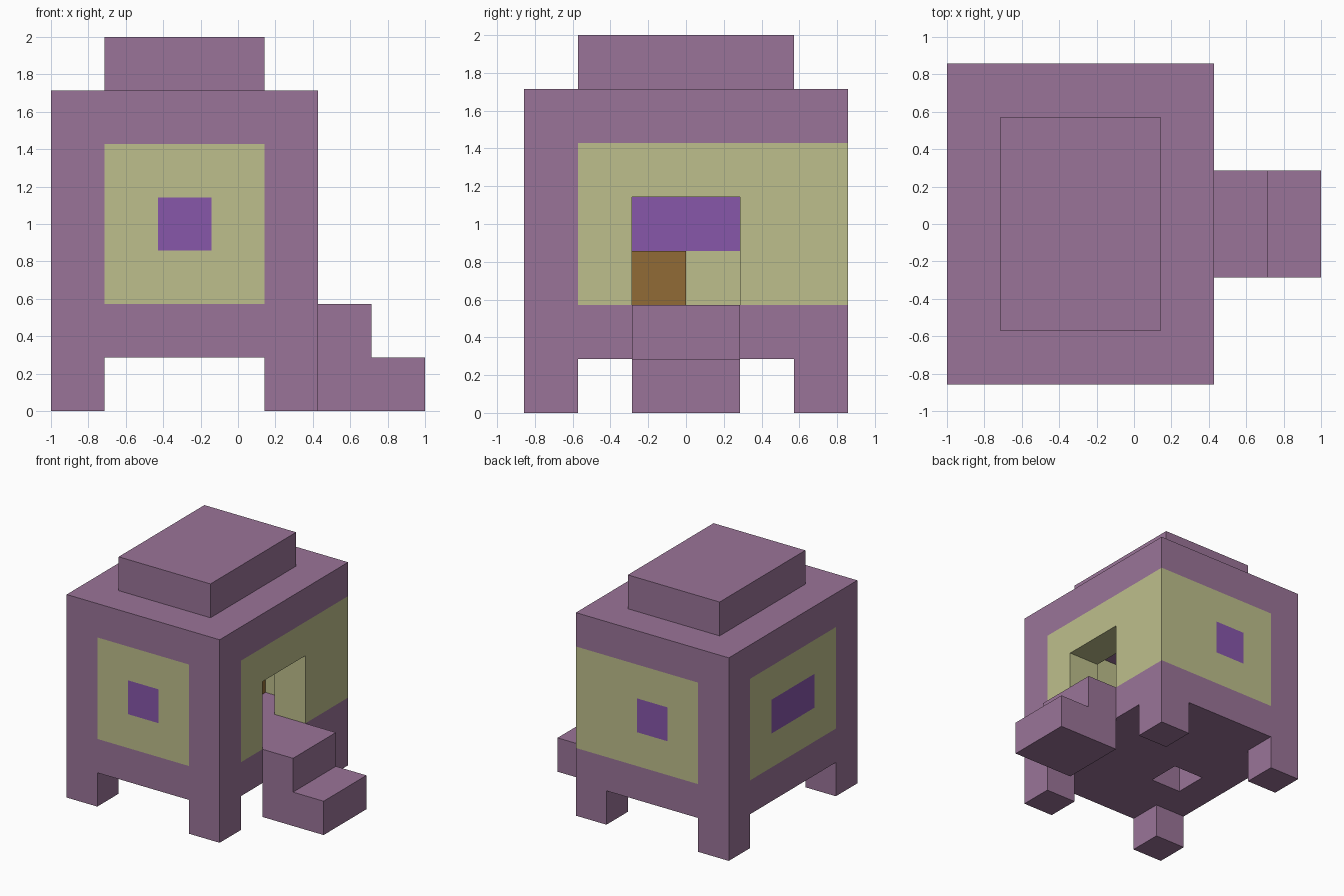
import bpy
import bmesh
from mathutils import Vector

U = 2 / 7                                  # edge of one building block
ORIGIN = Vector((-1, -3 * U, 0))

old = bpy.data.objects.get("Cube")
if old:
    bpy.data.objects.remove(old, do_unlink=True)


def make_material(name, hex_code):
    channels = [int(hex_code[i:i + 2], 16) / 255 for i in (0, 2, 4)]
    color = [((c + 0.055) / 1.055) ** 2.4 for c in channels] + [1]
    mat = bpy.data.materials.new(name)
    mat.use_nodes = True
    mat.diffuse_color = color
    mat.node_tree.nodes["Principled BSDF"].inputs["Base Color"].default_value = color
    return mat


mauve = make_material("mauve", "9a7498")
straw = make_material("straw_yellow", "bebf8c")
violet = make_material("violet_glass", "8757aa")
brown = make_material("wood_brown", "916b36")

cells = {}                                 # block position -> part name
part_material = {}


def fill(name, mat, x, y, z):
    """Fill inclusive block ranges; later parts replace earlier ones."""
    part_material[name] = mat
    for i in range(x[0], x[1] + 1):
        for j in range(y[0], y[1] + 1):
            for k in range(z[0], z[1] + 1):
                cells[i, j, k] = name


def clear(x, y, z):
    for i in range(x[0], x[1] + 1):
        for j in range(y[0], y[1] + 1):
            for k in range(z[0], z[1] + 1):
                cells.pop((i, j, k), None)


# House shell, roof cap and legs
fill("house_frame", mauve, (0, 4), (0, 5), (1, 5))
fill("roof_cap", mauve, (1, 3), (1, 4), (6, 6))
for side, i in (("right", 0), ("left", 4)):
    for end, j in (("front", 0), ("back", 5)):
        fill(f"{end}_{side}_leg", mauve, (i, i), (j, j), (0, 0))

# Wall panels
fill("front_wall_panel", straw, (1, 3), (0, 0), (2, 4))
fill("right_wall_panel", straw, (0, 0), (1, 4), (2, 4))
fill("back_wall_panel", straw, (1, 3), (5, 5), (2, 4))
fill("door_wall_panel", straw, (4, 4), (1, 5), (2, 4))

# Windows
fill("front_window", violet, (2, 2), (0, 0), (3, 3))
fill("back_window", violet, (2, 2), (5, 5), (3, 3))
fill("right_window", violet, (0, 0), (2, 3), (3, 3))

# Room, doorway and floor hatch
clear((1, 3), (1, 4), (2, 4))
clear((4, 4), (2, 3), (2, 3))
clear((1, 1), (2, 2), (1, 1))

# Wooden furniture inside
fill("wooden_seat", brown, (1, 1), (2, 2), (2, 2))
fill("wooden_chest", brown, (2, 2), (4, 4), (2, 2))

# Entrance steps
fill("upper_step", mauve, (5, 5), (2, 3), (0, 1))
fill("lower_step", mauve, (6, 6), (2, 3), (0, 0))


def build_part(name):
    """Make the exposed faces of one part."""
    bm = bmesh.new()
    for cell, owner in cells.items():
        if owner != name:
            continue
        center = Vector(cell) + Vector((0.5, 0.5, 0.5))
        for axis in range(3):
            for sign in (-1, 1):
                n = Vector((0, 0, 0))
                n[axis] = sign
                if tuple(int(a + b) for a, b in zip(cell, n)) in cells:
                    continue
                s = Vector((0, 0, 0))
                s[(axis + 1) % 3] = 0.5
                t = n.cross(s)
                mid = center + n / 2
                corners = (mid - s - t, mid + s - t, mid + s + t, mid - s + t)
                bm.faces.new([bm.verts.new(ORIGIN + c * U) for c in corners])
    bmesh.ops.remove_doubles(bm, verts=bm.verts, dist=0.001)
    mesh = bpy.data.meshes.new(name)
    bm.to_mesh(mesh)
    bm.free()
    mesh.materials.append(part_material[name])
    obj = bpy.data.objects.new(name, mesh)
    bpy.context.collection.objects.link(obj)


for part in part_material:
    build_part(part)
